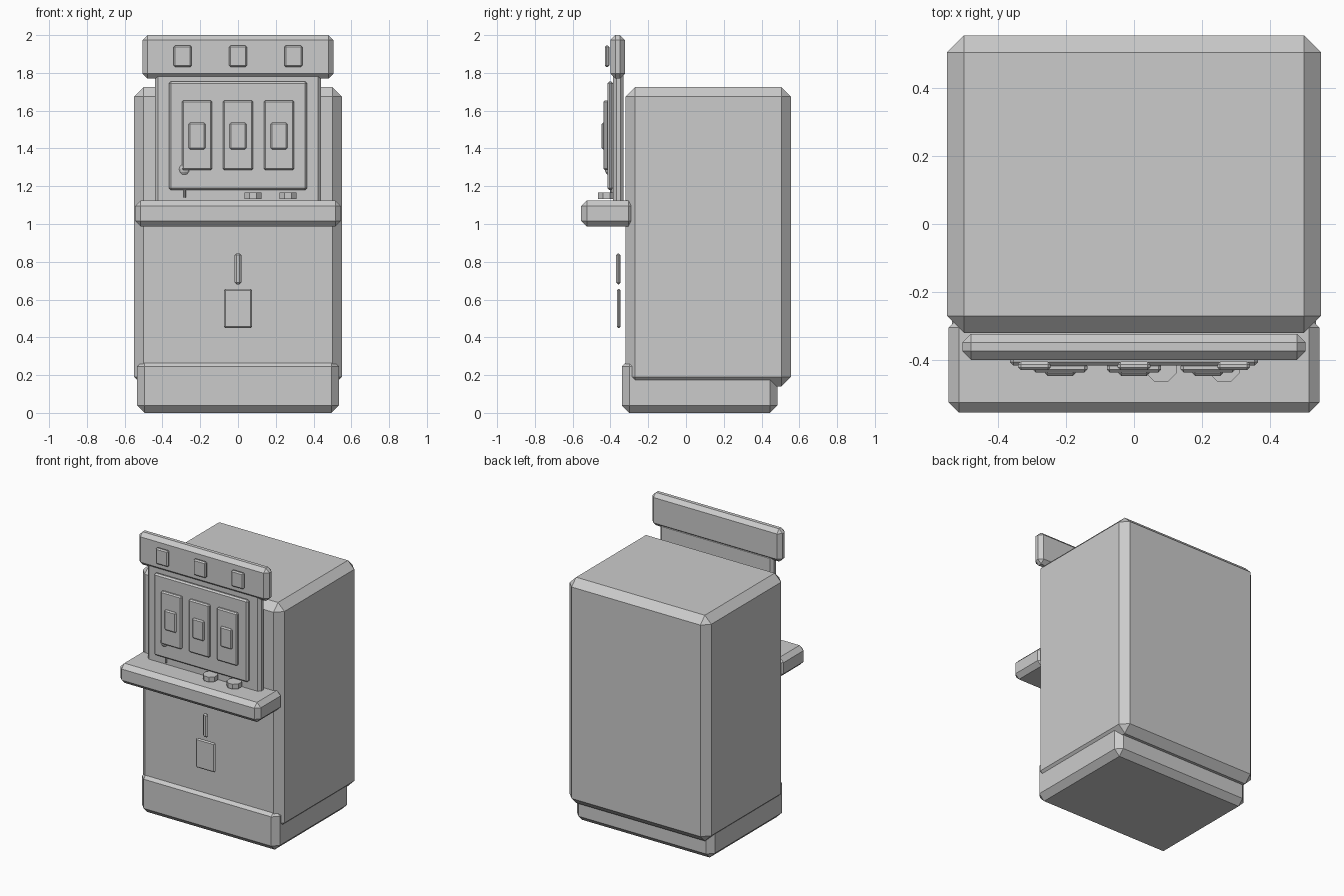
import bpy, bmesh, math
from mathutils import Matrix

old = bpy.data.objects.get("Cube")
if old:
    bpy.data.objects.remove(old, do_unlink=True)

grey = bpy.data.materials.new("plain grey")
grey.use_nodes = True
grey.diffuse_color = (0.6, 0.6, 0.6, 1)
grey.node_tree.nodes["Principled BSDF"].inputs["Base Color"].default_value = (0.6, 0.6, 0.6, 1)


def finish(name, bm, location=(0, 0, 0)):
    mesh = bpy.data.meshes.new(name)
    bm.to_mesh(mesh)
    bm.free()
    mesh.materials.append(grey)
    obj = bpy.data.objects.new(name, mesh)
    obj.location = location
    bpy.context.scene.collection.objects.link(obj)
    return obj


def block(name, x, y, z, chamfer):
    """Chamfered box spanning the three (low, high) ranges."""
    bm = bmesh.new()
    bmesh.ops.create_cube(bm, size=1)
    bmesh.ops.scale(bm, vec=[b - a for a, b in (x, y, z)], verts=bm.verts)
    bmesh.ops.bevel(bm, geom=bm.edges[:], offset=chamfer, segments=1, affect='EDGES')
    return finish(name, bm, [(a + b) / 2 for a, b in (x, y, z)])


def centred(width, at=0):
    return (at - width / 2, at + width / 2)


def rod(name, radius, height, sides, location):
    """Upright cylinder with a flat facing the front."""
    bm = bmesh.new()
    bmesh.ops.create_cone(bm, cap_ends=True, segments=sides, radius1=radius, radius2=radius,
                          depth=height, matrix=Matrix.Rotation(math.pi / sides, 4, 'Z'))
    return finish(name, bm, location)


# Cabinet, plinth and control shelf
block("cabinet", centred(1.1), (-0.32, 0.555), (0.14, 1.725), 0.05)
block("plinth", centred(1.07), (-0.34, 0.485), (0, 0.285), 0.04)
block("control_shelf", centred(1.09), (-0.555, -0.275), (0.987, 1.125), 0.03)

# Upright display and top sign
block("display_back", centred(0.88), (-0.386, -0.33), (1.09, 1.8), 0.017)
block("display_frame", centred(0.73), (-0.416, -0.386), (1.18, 1.755), 0.01)
block("top_sign", centred(1.01), (-0.4, -0.323), (1.77, 2.0), 0.026)

# Three reels with their symbols, and the sign lights above
for side, label in ((-1, "right"), (0, "middle"), (1, "left")):
    block(label + "_reel", centred(0.16, side * 0.217), (-0.436, -0.41), (1.285, 1.655), 0.008)
    block(label + "_symbol", centred(0.09, side * 0.217), (-0.447, -0.427), (1.395, 1.537), 0.008)
    block(label + "_sign_light", centred(0.096, side * 0.293), (-0.43, -0.405), (1.832, 1.944), 0.008)

# Coin slot and payout plate standing off the cabinet front
block("coin_slot", centred(0.036), (-0.37, -0.346), (0.68, 0.845), 0.01)
block("payout_plate", centred(0.15), (-0.366, -0.346), (0.45, 0.656), 0.008)

# Push buttons on the shelf
for x, label in ((0.08, "right"), (0.265, "left")):
    rod(label + "_button", 0.049, 0.034, 8, (x, -0.42, 1.15))

# Lever with ball knob
rod("lever_stick", 0.007, 0.15, 8, (-0.283, -0.395, 1.215))
bm = bmesh.new()
bmesh.ops.create_uvsphere(bm, u_segments=12, v_segments=8, radius=0.038)
finish("lever_knob", bm, (-0.284, -0.392, 1.29))
